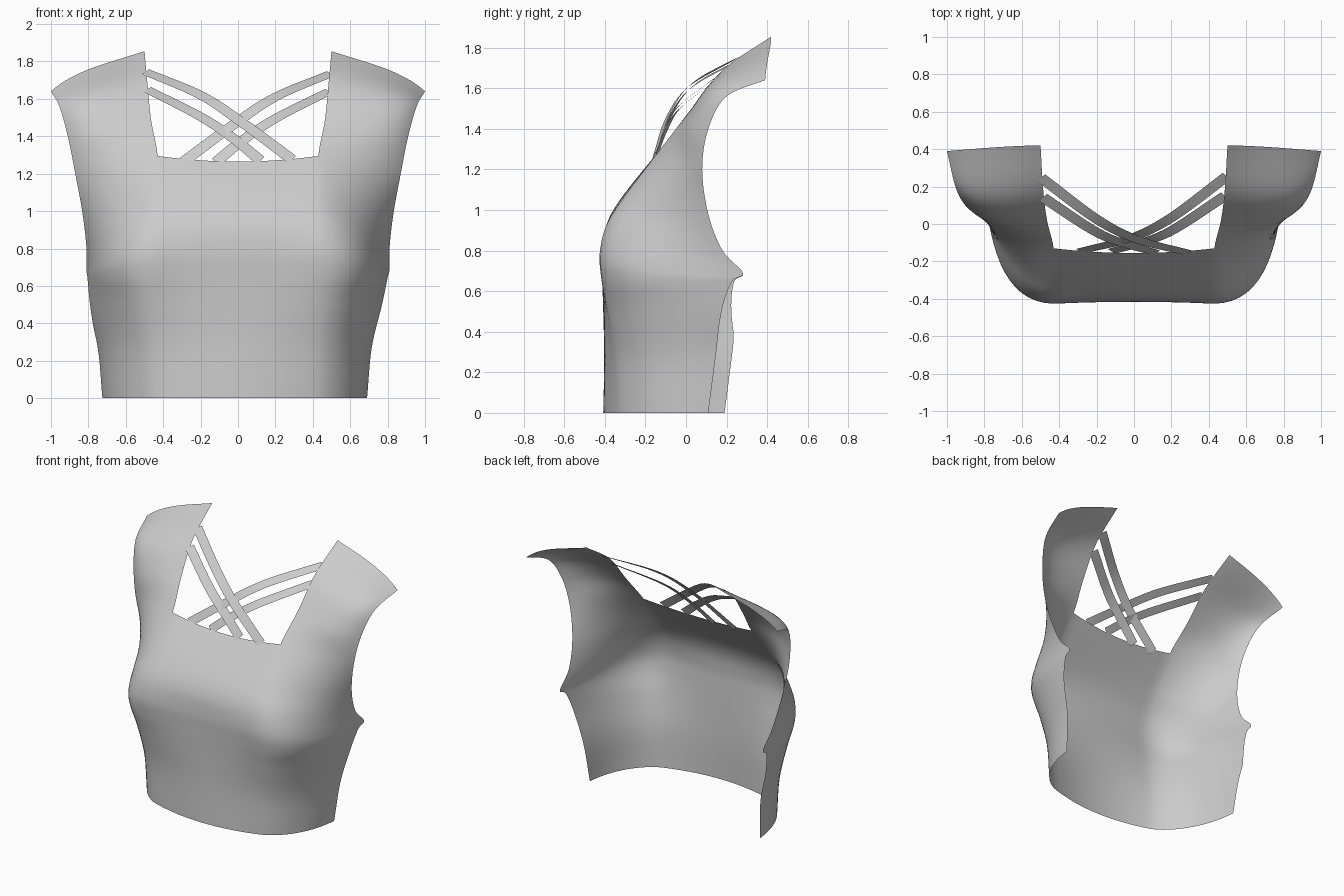
import bpy, bmesh
from mathutils import Vector

if "Cube" in bpy.data.objects:
    bpy.data.objects.remove(bpy.data.objects["Cube"])

# Half sections, hem to shoulder: inner seam, two bezier handles, outer edge
ROWS = [
    [(.43, -.335, 0), (.55, -.283, 0), (.67, -.13, 0), (.69, .11, 0)],
    [(.43, -.348, .27), (.57, -.30, .27), (.69, -.13, .27), (.715, .145, .27)],
    [(.43, -.388, .5), (.63, -.355, .5), (.735, -.13, .5), (.77, .175, .5)],
    [(.43, -.417, .66), (.69, -.41, .65), (.77, -.12, .63), (.80, .225, .645)],
    [(.43, -.425, .79), (.71, -.415, .76), (.775, -.10, .71), (.81, .28, .69)],
    [(.43, -.39, .93), (.66, -.37, .90), (.765, -.09, .84), (.81, .18, .80)],
    [(.43, -.30, 1.07), (.60, -.265, 1.05), (.755, -.08, 1.0), (.83, .11, .98)],
    [(.43, -.13, 1.295), (.60, -.09, 1.30), (.77, -.03, 1.25), (.87, .08, 1.2)],
    [(.465, .02, 1.49), (.62, .01, 1.48), (.80, -.01, 1.43), (.91, .11, 1.4)],
    [(.485, .18, 1.69), (.65, .16, 1.66), (.86, .11, 1.62), (.955, .20, 1.56)],
    [(.5, .42, 1.855), (.66, .42, 1.80), (.87, .40, 1.76), (1, .39, 1.64)],
]
BOW = [-.073, -.055, -.02, .004, .01, -.005, -.025, -.025]  # forward swell of the chest centre
NECK, SUB, SIDE, MID = 7, 6, 16, 16


def spline(pts, n):
    """Smooth curve through the points, n steps per span."""
    p = [Vector(q) for q in pts]
    p = [2 * p[0] - p[1]] + p + [2 * p[-1] - p[-2]]
    out = []
    for i in range(1, len(p) - 2):
        a, b, c, d = p[i - 1:i + 3]
        for k in range(n):
            t = k / n
            out.append(.5 * (2 * b + (c - a) * t + (2 * a - 5 * b + 4 * c - d) * t * t
                             + (3 * b - a - 3 * c + d) * t ** 3))
    return out + [p[-2]]


def bezier(a, b, c, d, t):
    s = 1 - t
    return a * s ** 3 + b * 3 * s * s * t + c * 3 * s * t * t + d * t ** 3


def grid(bm, rows):
    vs = [[bm.verts.new(p) for p in r] for r in rows]
    for r, q in zip(vs, vs[1:]):
        for i in range(len(r) - 1):
            bm.faces.new((r[i], r[i + 1], q[i + 1], q[i]))


def finish(bm, name):
    bmesh.ops.remove_doubles(bm, verts=bm.verts[:], dist=1e-4)
    bmesh.ops.recalc_face_normals(bm, faces=bm.faces[:])
    me = bpy.data.meshes.new(name)
    bm.to_mesh(me)
    bm.free()
    me.polygons.foreach_set("use_smooth", [True] * len(me.polygons))
    ob = bpy.data.objects.new(name, me)
    bpy.context.collection.objects.link(ob)
    return ob


# Front panel: two side panels running up into the shoulders, plus the chest centre
bm = bmesh.new()
cols = [spline([r[k] for r in ROWS], SUB) for k in range(4)]
for side in (1, -1):
    rows = []
    for a, b, c, d in zip(*cols):
        if side < 0:  # the left side wraps a little further back near the hem
            w = max(0, min(1, 2.2 * (1 - d.z / .69)))
            d = d + Vector((.035, .08, 0)) * w
            c = c + Vector((.03, .03, 0)) * w
        pts = [bezier(a, b, c, d, i / SIDE) for i in range(SIDE + 1)]
        rows.append([Vector((side * p.x, p.y, p.z)) for p in pts])
    grid(bm, rows)
bows = spline([(b, 0, 0) for b in BOW], SUB)
rows = []
for j in range(NECK * SUB + 1):
    p, f = cols[0][j], (j / (NECK * SUB)) ** 3
    row = []
    for i in range(MID + 1):
        u = 2 * i / MID - 1
        k = 1 - u * u
        row.append(Vector((u * p.x, p.y + k * bows[j].x, p.z - .03 * k * f)))
    rows.append(row)
grid(bm, rows)
finish(bm, "front_panel")

# Crossed straps over the neck opening, turning from upward to forward facing
STRAPS = {
    "upper_strap": [(-.495, .25, 1.745), (-.2, .03, 1.62), (.02, -.08, 1.475), (.29, -.15, 1.275)],
    "lower_strap": [(-.485, .145, 1.65), (-.2, -.04, 1.505), (-.02, -.11, 1.385), (.12, -.15, 1.27)],
}
UP, FORWARD = Vector((0, -.55, .83)), Vector((0, -.85, .5))
for name, path in STRAPS.items():
    for side, label in ((1, "left"), (-1, "right")):
        pts = [Vector((side * p.x, p.y - .004 * side, p.z - (side < 0) * .01))
               for p in spline(path, 8)]
        rows = []
        for i, p in enumerate(pts):
            tan = pts[min(i + 1, len(pts) - 1)] - pts[max(i - 1, 0)]
            w = tan.cross(UP.lerp(FORWARD, i / (len(pts) - 1))).normalized() * .031
            rows.append([p - w, p + w])
        bm = bmesh.new()
        grid(bm, rows)
        finish(bm, f"{name}_{label}")
